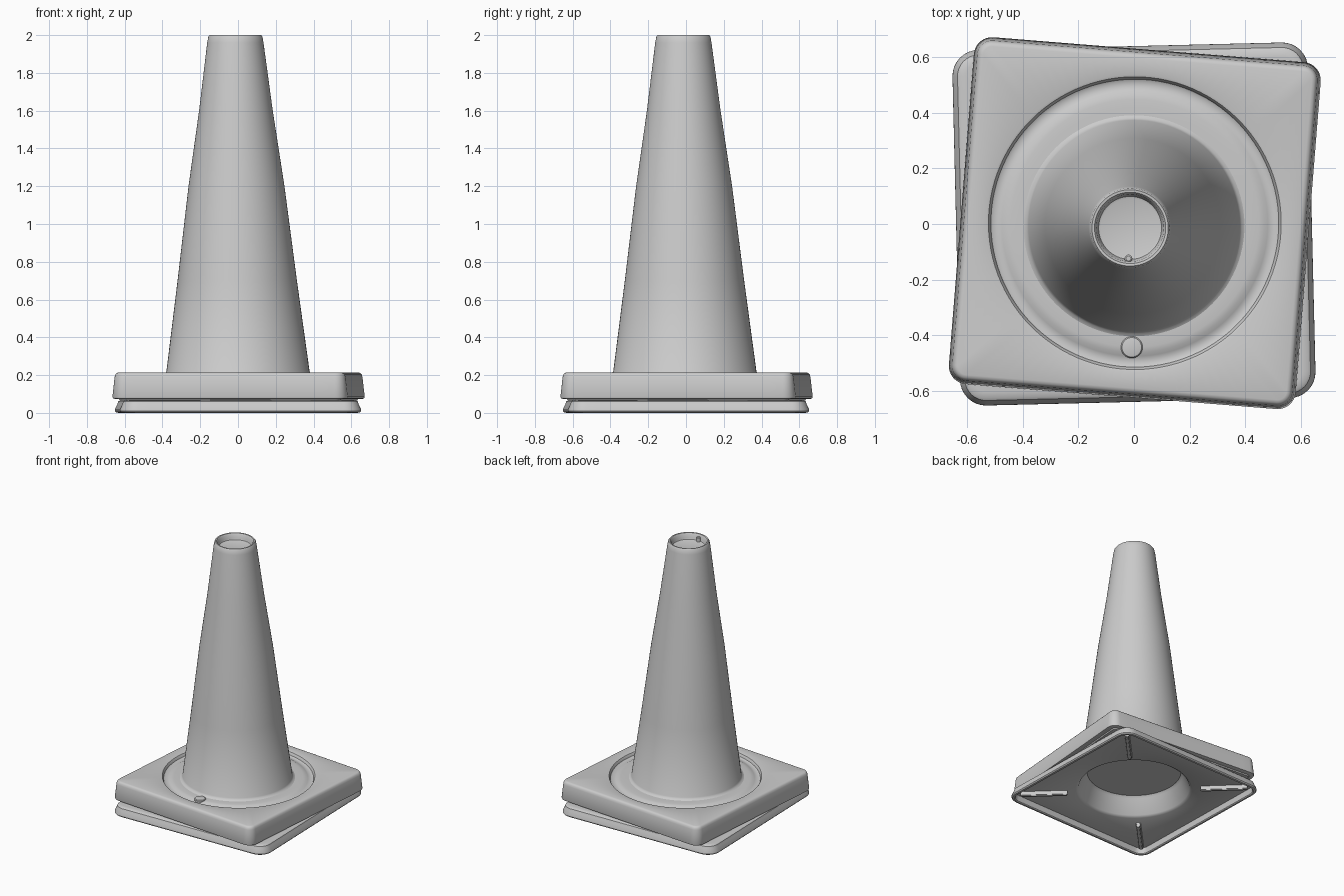
import bpy, bmesh
from math import sin, cos, tan, pi, radians, atan2
from mathutils import Matrix

if "Cube" in bpy.data.objects:
    bpy.data.objects.remove(bpy.data.objects["Cube"])

EDGE, CORNER = 25, 8  # points per straight side / per corner


def square_loop(half, rad):
    """Rounded square outline, counter-clockwise."""
    pts = []
    a = atan2(half - rad, half)
    for k in range(4):
        side = [(half, half * tan(-a + 2 * a * i / EDGE)) for i in range(EDGE)]
        side += [(half - rad + rad * cos(pi / 2 * j / CORNER),
                  half - rad + rad * sin(pi / 2 * j / CORNER)) for j in range(CORNER)]
        c, s = round(cos(k * pi / 2)), round(sin(k * pi / 2))
        pts += [(x * c - y * s, x * s + y * c) for x, y in side]
    return pts


def circle_loop(r, template):
    return [(r * cos(atan2(y, x)), r * sin(atan2(y, x))) for x, y in template]


def finish(bm, name, smooth=35):
    bmesh.ops.recalc_face_normals(bm, faces=bm.faces[:])
    me = bpy.data.meshes.new(name)
    bm.to_mesh(me)
    bm.free()
    ob = bpy.data.objects.new(name, me)
    bpy.context.collection.objects.link(ob)
    bpy.ops.object.select_all(action='DESELECT')
    bpy.context.view_layer.objects.active = ob
    ob.select_set(True)
    bpy.ops.object.shade_smooth_by_angle(angle=radians(smooth))
    return ob


def skin(name, loops):
    """Join a stack of 3D loops with quads and cap both ends."""
    bm = bmesh.new()
    rings = [[bm.verts.new(p) for p in lp] for lp in loops]
    n = len(rings[0])
    for a, b in zip(rings, rings[1:]):
        for i in range(n):
            j = (i + 1) % n
            bm.faces.new((a[i], a[j], b[j], b[i]))
    bm.faces.new(rings[0][::-1])
    bm.faces.new(rings[-1])
    return finish(bm, name)


def base(name, sections, rad, angle):
    """Sections: ('s', half, z) rounded square or ('c', radius, z) circle."""
    template = square_loop(0.62, rad)
    loops = []
    for kind, size, z in sections:
        if kind == 's':
            flat = square_loop(size, max(rad + size - 0.62, 0.02))
        else:
            flat = circle_loop(size, template)
        loops.append([(x, y, z) for x, y in flat])
    ob = skin(name, loops)
    ob.rotation_euler.z = radians(angle)
    return ob


def lathe(name, profile, n=96):
    """Profile: (radius, z, centre x, centre y)."""
    return skin(name, [[(cx + r * cos(2 * pi * i / n), cy + r * sin(2 * pi * i / n), z)
                        for i in range(n)] for r, z, cx, cy in profile])


# Lower cone's base: flared foot, hollow underside with tapered well
base("lower_base", [
    ('c', 0.33, 0.185), ('c', 0.345, 0.17), ('c', 0.39, 0.06), ('c', 0.41, 0.047),
    ('s', 0.605, 0.047), ('s', 0.612, 0.006), ('s', 0.618, 0.0), ('s', 0.632, 0.002),
    ('s', 0.639, 0.01), ('s', 0.638, 0.02), ('s', 0.626, 0.045), ('s', 0.621, 0.06),
    ('s', 0.612, 0.066), ('s', 0.59, 0.068), ('c', 0.43, 0.068), ('c', 0.35, 0.19),
], 0.075, 1.4)

# Upper base: slab with circular step and rolled ring around the cone
upper = base("upper_base", [
    ('c', 0.36, 0.197), ('c', 0.44, 0.066), ('s', 0.585, 0.066), ('s', 0.59, 0.074),
    ('s', 0.612, 0.074), ('s', 0.622, 0.077), ('s', 0.625, 0.085), ('s', 0.613, 0.19),
    ('s', 0.609, 0.203), ('s', 0.602, 0.211), ('s', 0.592, 0.214),
    ('c', 0.534, 0.214), ('c', 0.526, 0.211), ('c', 0.521, 0.203), ('c', 0.517, 0.192),
    ('c', 0.508, 0.187), ('c', 0.49, 0.187), ('c', 0.478, 0.191), ('c', 0.465, 0.198),
    ('c', 0.445, 0.201), ('c', 0.415, 0.202), ('c', 0.36, 0.203),
], 0.06, -4.6)
upper.location = (0.003, 0.003, 0)

# Cone body with fillet at the foot and a recessed top
lathe("cone_body", [
    (0.37, 0.199, 0, -0.006), (0.40, 0.201, 0, -0.006), (0.387, 0.207, 0, -0.006),
    (0.379, 0.22, 0, -0.006), (0.316, 0.70, -0.004, -0.008), (0.254, 1.20, -0.008, -0.010),
    (0.195, 1.60, -0.011, -0.012), (0.149, 1.96, -0.014, -0.014),
    (0.143, 1.992, -0.014, -0.014), (0.137, 2.0, -0.014, -0.014),
    (0.128, 1.999, -0.014, -0.014), (0.121, 1.99, -0.014, -0.014),
    (0.117, 1.965, -0.014, -0.014), (0.113, 1.955, -0.014, -0.014),
    (0.105, 1.952, -0.014, -0.014),
])

# Small tab inside the top opening
lathe("top_tab", [(0.014, 1.945, -0.02, -0.124), (0.014, 1.982, -0.02, -0.124),
                  (0.009, 1.986, -0.02, -0.124)], 20)

# Round stud on the front of the ring
lathe("ring_stud", [(0.039, 0.18, -0.008, -0.443), (0.039, 0.203, -0.008, -0.443),
                    (0.035, 0.208, -0.008, -0.443), (0.02, 0.211, -0.008, -0.443)], 32)

# Four diagonal ribs on the underside
for k in range(4):
    bm = bmesh.new()
    bmesh.ops.create_cube(bm, size=1)
    for v in bm.verts:
        v.co.x *= 0.33
        v.co.y *= 0.036 if v.co.z > 0 else 0.024
        v.co.z = 0.05 if v.co.z > 0 else 0.014
        v.co.x += 0.635
    bmesh.ops.bevel(bm, geom=bm.edges[:], offset=0.005, segments=2, affect='EDGES')
    bm.transform(Matrix.Rotation(radians(46.4 + 90 * k), 4, 'Z'))
    finish(bm, "underside_rib_%d" % (k + 1))
